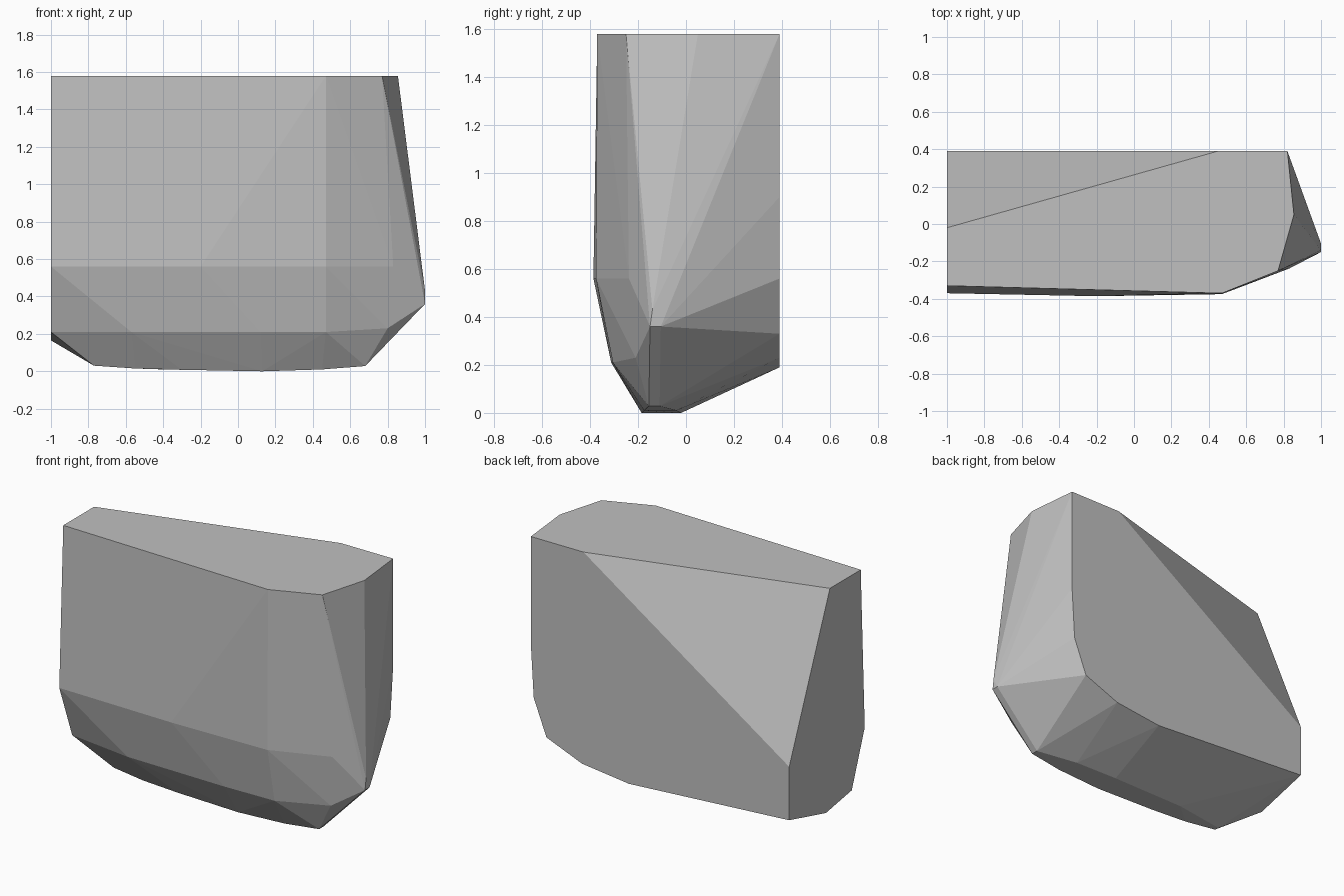
import bpy, bmesh

if "Cube" in bpy.data.objects:
    bpy.data.objects.remove(bpy.data.objects["Cube"])

# Outline of each part of the rock shard: cut top, back, left cut, front, tip, keel
top = [(x, y, 1.58) for x, y in ((-1, -.33), (-1, -.02), (.45, .39), (.82, .39),
                                 (.855, .05), (.77, -.25), (.47, -.37))]
back = [(x, .39, z) for x, z in ((.82, .90), (.80, .56), (.71, .33), (.46, .23),
                                 (.13, .19), (-1, .26), (-1, .60))]
left = [(-1, y, z) for y, z in ((.02, .165), (-.24, .21), (-.37, .56))]
front = [(-.2, -.386, .56), (.47, -.375, .56), (.83, -.238, .56),
         (-.57, -.30, .21), (.12, -.312, .21), (.47, -.305, .21), (.80, -.21, .23)]
tip = [(1, -.15, .36), (1, -.105, .36), (1, -.14, .43)]
keel = [(-.77, -.15, .03), (-.77, -.12, .03), (-.55, -.17, .015), (-.3, -.18, .008),
        (.13, -.185, 0), (.45, -.175, .01), (.68, -.155, .028), (.68, -.11, .028),
        (.42, -.04, .01), (.13, -.02, 0), (-.4, -.04, .01)]

# Faceted solid wrapped around the outlines
bm = bmesh.new()
for p in top + back + left + front + tip + keel:
    bm.verts.new(p)
hull = bmesh.ops.convex_hull(bm, input=bm.verts)
spare = {g for g in hull["geom_interior"] + hull["geom_unused"]
         if isinstance(g, bmesh.types.BMVert)}
bmesh.ops.delete(bm, geom=list(spare), context='VERTS')
bmesh.ops.dissolve_limit(bm, angle_limit=.005, verts=bm.verts, edges=bm.edges)
bmesh.ops.recalc_face_normals(bm, faces=bm.faces)

mesh = bpy.data.meshes.new("rock_shard")
bm.to_mesh(mesh)
bm.free()
grey = bpy.data.materials.new("stone grey")
grey.diffuse_color = (.53, .53, .53, 1)
grey.use_nodes = True
grey.node_tree.nodes["Principled BSDF"].inputs["Base Color"].default_value = grey.diffuse_color
mesh.materials.append(grey)
bpy.context.collection.objects.link(bpy.data.objects.new("rock_shard", mesh))
